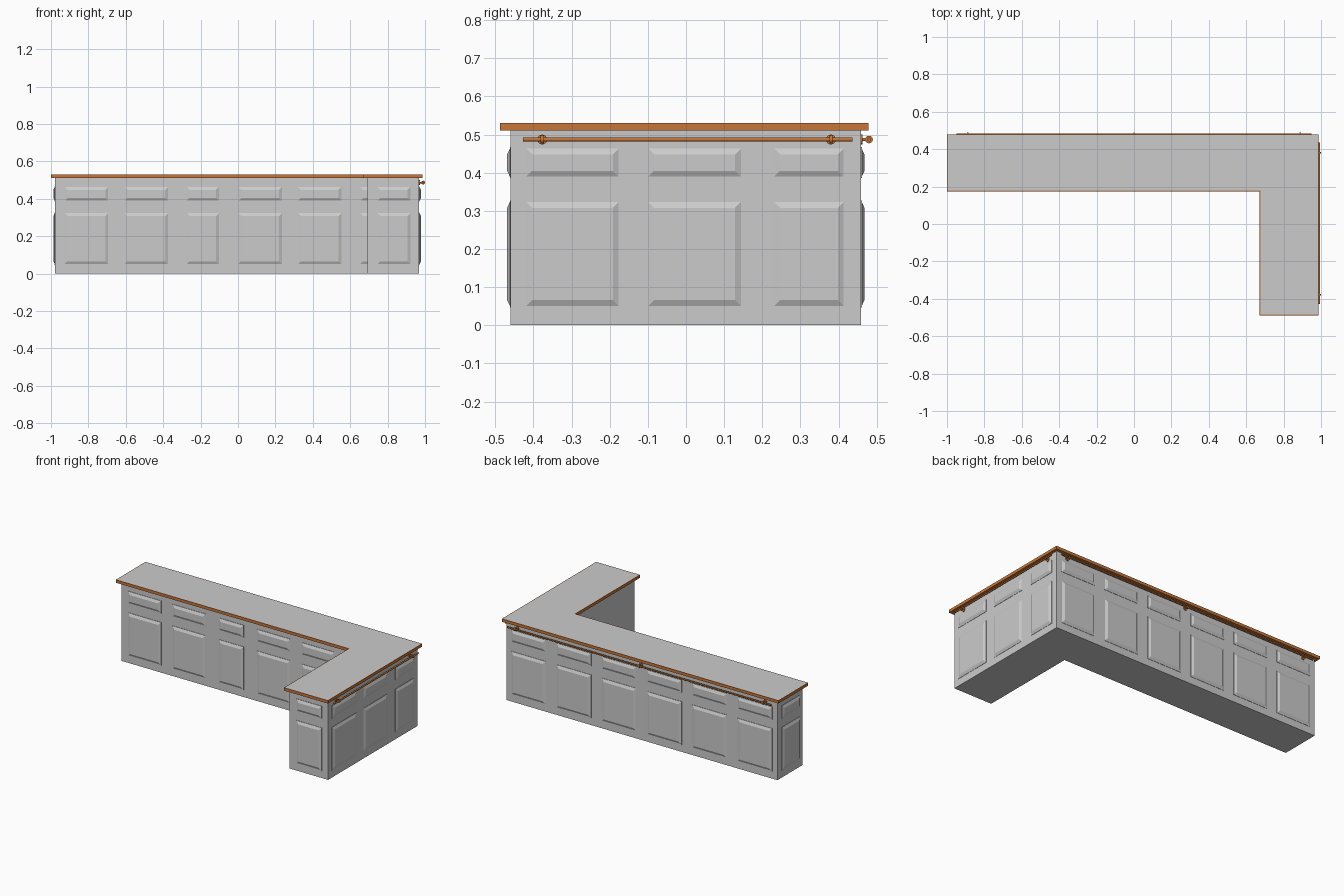
import bpy, bmesh, math
from mathutils import Vector

if "Cube" in bpy.data.objects:
    bpy.data.objects.remove(bpy.data.objects["Cube"])


def material(name, rgb):
    m = bpy.data.materials.new(name)
    m.diffuse_color = (*rgb, 1)
    m.use_nodes = True
    m.node_tree.nodes["Principled BSDF"].inputs["Base Color"].default_value = m.diffuse_color
    return m


GRAY = material("painted gray", (0.6, 0.6, 0.6))
WOOD = material("warm wood", (0.57, 0.18, 0.04))


def finish(bm, name, *mats):
    bmesh.ops.recalc_face_normals(bm, faces=bm.faces)
    me = bpy.data.meshes.new(name)
    bm.to_mesh(me)
    bm.free()
    ob = bpy.data.objects.new(name, me)
    for m in mats:
        me.materials.append(m)
    bpy.context.collection.objects.link(ob)
    return ob


def l_prism(bm, x0, xi, x1, y0, yi, y1, z0, z1):
    pts = [(x0, yi), (xi, yi), (xi, y0), (x1, y0), (x1, y1), (x0, y1)]
    face = bm.faces.new([bm.verts.new((x, y, z0)) for x, y in pts])
    ext = bmesh.ops.extrude_face_region(bm, geom=[face])
    vs = [g for g in ext["geom"] if isinstance(g, bmesh.types.BMVert)]
    bmesh.ops.translate(bm, vec=(0, 0, z1 - z0), verts=vs)


# counter body
X0, XI, X1 = -0.978, 0.692, 0.969
Y0, YI, Y1 = -0.460, 0.200, 0.459
bm = bmesh.new()
l_prism(bm, X0, XI, X1, Y0, YI, Y1, 0, 0.512)
finish(bm, "counter_body", GRAY)

# worktop: wood edge, gray top surface inset from a thin wood rim
bm = bmesh.new()
l_prism(bm, -1.0, 0.672, 0.987, -0.488, 0.175, 0.479, 0.511, 0.530)
bmesh.ops.recalc_face_normals(bm, faces=bm.faces)
top = [f for f in bm.faces if f.normal.z > 0.9]
bmesh.ops.inset_region(bm, faces=top, thickness=0.004, use_even_offset=True)
for f in top:
    f.material_index = 1
finish(bm, "worktop", WOOD, GRAY)

# walls: map (distance along, outward offset, height) to world
WALLS = {
    "front": lambda u, d, z: (u, YI - d, z),
    "leg_end": lambda u, d, z: (u, Y0 - d, z),
    "back": lambda u, d, z: (u, Y1 + d, z),
    "left_end": lambda u, d, z: (X0 - d, u, z),
    "right": lambda u, d, z: (X1 + d, u, z),
}


def panel(name, wall, u0, u1, z0, z1):
    """Raised panel: small lip, then sloped edges up to a flat field."""
    bm = bmesh.new()
    rings = []
    for inset, d in ((0, -0.004), (0, 0.002), (0.004, 0.002), (0.019, 0.009)):
        a, b, c, e = u0 + inset, u1 - inset, z0 + inset, z1 - inset
        rings.append([bm.verts.new(WALLS[wall](u, d, z))
                      for u, z in ((a, c), (b, c), (b, e), (a, e))])
    for r, s in zip(rings, rings[1:]):
        for i in range(4):
            j = (i + 1) % 4
            bm.faces.new((r[i], r[j], s[j], s[i]))
    bm.faces.new(rings[0])
    bm.faces.new(rings[-1])
    finish(bm, name, GRAY)


# door and drawer panels on every outer wall
spans = {
    "front": [(-0.930, -0.690), (-0.610, -0.370), (-0.278, -0.098),
              (-0.002, 0.238), (0.317, 0.557), (0.650, 0.830)],
    "back": [(-0.942 + 0.325 * i, -0.942 + 0.325 * i + 0.25) for i in range(6)],
    "right": [(-0.423, -0.173), (-0.103, 0.148), (0.228, 0.417)],
    "left_end": [(0.228, 0.417)],
    "leg_end": [(0.742, 0.925)],
}
for wall, list_ in spans.items():
    for i, (a, b) in enumerate(list_):
        panel(f"{wall}_door_panel_{i + 1}", wall, a, b, 0.047, 0.327)
        panel(f"{wall}_drawer_panel_{i + 1}", wall, a, b, 0.386, 0.467)


def rod(name, p, q, r, sides=12):
    p, q = Vector(p), Vector(q)
    bpy.ops.mesh.primitive_cylinder_add(vertices=sides, radius=r, depth=(q - p).length,
                                        location=(p + q) / 2)
    ob = bpy.context.object
    ob.name = name
    ob.rotation_mode = 'QUATERNION'
    ob.rotation_quaternion = (q - p).to_track_quat('Z', 'Y')
    ob.data.materials.append(WOOD)
    bpy.ops.object.shade_smooth_by_angle(angle=math.radians(40))


# towel-style rails with wall brackets
RZ, OFF = 0.487, 0.021
for wall, u0, u1, mounts in (("back", -0.948, 0.948, (-0.89, 0.0, 0.89)),
                             ("right", -0.427, 0.437, (-0.377, 0.380))):
    w = WALLS[wall]
    rod(f"{wall}_rail", w(u0, OFF, RZ), w(u1, OFF, RZ), 0.005)
    for i, u in enumerate(mounts):
        rod(f"{wall}_rail_rosette_{i + 1}", w(u, -0.001, RZ), w(u, 0.004, RZ), 0.013, 16)
        rod(f"{wall}_rail_stem_{i + 1}", w(u, 0, RZ), w(u, OFF, RZ), 0.004)
        rod(f"{wall}_rail_collar_{i + 1}", w(u - 0.004, OFF, RZ), w(u + 0.004, OFF, RZ), 0.010, 16)
